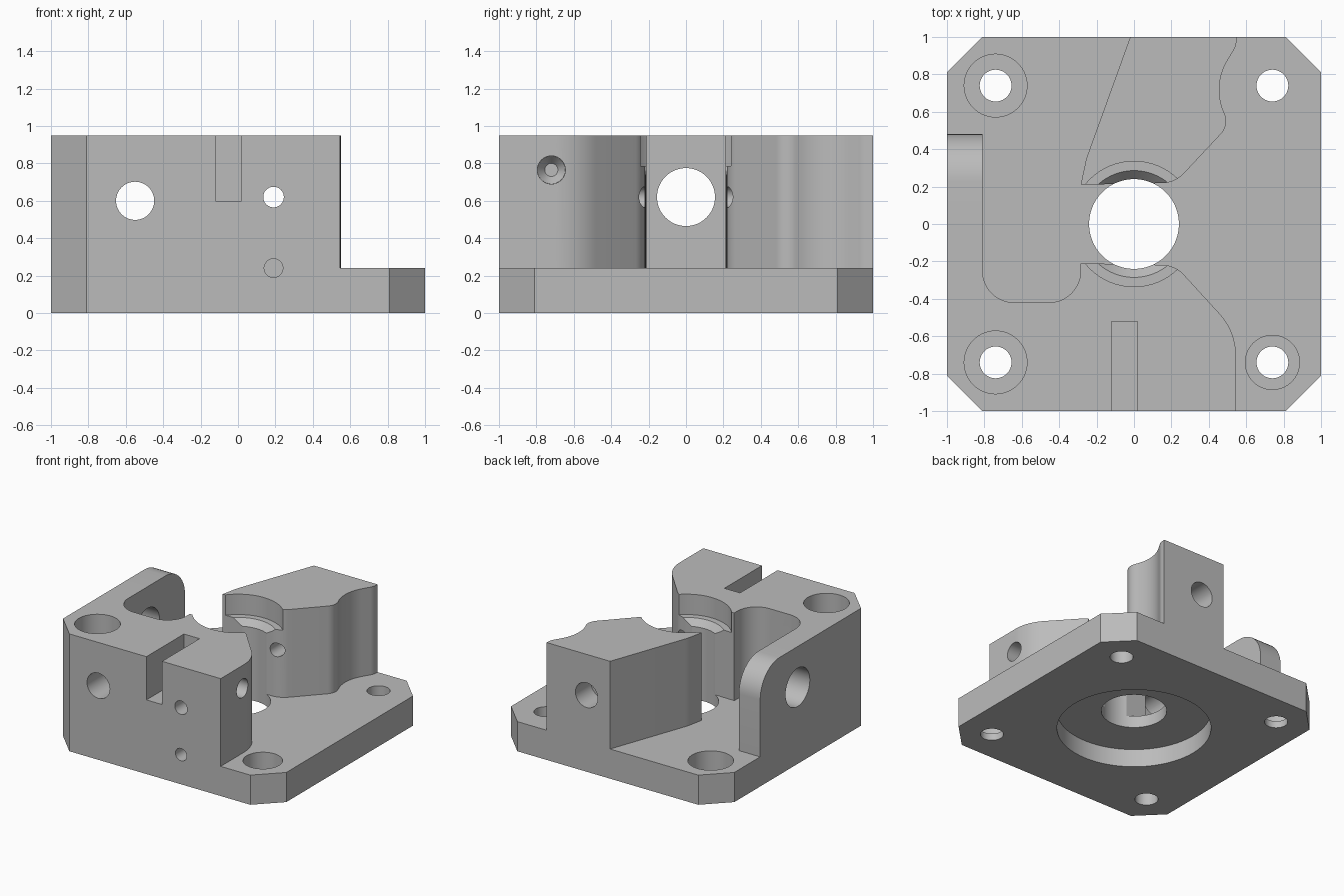
import bpy, bmesh, math
from mathutils import Vector

cube = bpy.data.objects.get("Cube")
if cube:
    bpy.data.objects.remove(cube, do_unlink=True)

PLATE, TOP = 0.24, 0.95

grey = bpy.data.materials.new("machined_grey")
grey.use_nodes = True
colour = (0.5, 0.5, 0.5, 1)
grey.diffuse_color = colour
grey.node_tree.nodes["Principled BSDF"].inputs["Base Color"].default_value = colour


def rounded(corners, steps=12):
    """Turn (x, y, radius) corners into a filleted outline."""
    out = []
    for i, (x, y, r) in enumerate(corners):
        p = Vector((x, y))
        if not r:
            out.append(p)
            continue
        u = (Vector(corners[i - 1][:2]) - p).normalized()
        v = (Vector(corners[(i + 1) % len(corners)][:2]) - p).normalized()
        half = u.angle(v) / 2
        centre = p + (u + v).normalized() * r / math.sin(half)
        t = r / math.tan(half)
        a, b = p + u * t - centre, p + v * t - centre
        sweep = a.angle(b)
        for k in range(steps + 1):
            f = k / steps
            out.append(centre + (a * math.sin((1 - f) * sweep)
                                 + b * math.sin(f * sweep)) / math.sin(sweep))
    return out


def finish(name, bm):
    bmesh.ops.recalc_face_normals(bm, faces=bm.faces)
    mesh = bpy.data.meshes.new(name)
    bm.to_mesh(mesh)
    bm.free()
    mesh.materials.append(grey)
    ob = bpy.data.objects.new(name, mesh)
    bpy.context.collection.objects.link(ob)
    return ob


def prism(name, corners, lo, hi, axis="z"):
    """Extrude an outline along z, or a (y, z) outline along x."""
    bm = bmesh.new()
    place = (lambda p, d: (d, p.x, p.y)) if axis == "x" else (lambda p, d: (p.x, p.y, d))
    face = bm.faces.new([bm.verts.new(place(p, lo)) for p in rounded(corners)])
    ext = bmesh.ops.extrude_face_region(bm, geom=[face])["geom"]
    shift = Vector((hi - lo, 0, 0)) if axis == "x" else Vector((0, 0, hi - lo))
    bmesh.ops.translate(bm, vec=shift, verts=[g for g in ext if isinstance(g, bmesh.types.BMVert)])
    return finish(name, bm)


def drill(start, end, r1, r2=None, segments=64):
    """Round cutter between two points, tapered if two radii are given."""
    a, b = Vector(start), Vector(end)
    bm = bmesh.new()
    bmesh.ops.create_cone(bm, cap_ends=True, segments=segments, radius1=r1,
                          radius2=r1 if r2 is None else r2, depth=(b - a).length)
    turn = (b - a).to_track_quat("Z", "Y").to_matrix()
    bmesh.ops.rotate(bm, matrix=turn, verts=bm.verts)
    bmesh.ops.translate(bm, vec=(a + b) / 2, verts=bm.verts)
    return finish("cutter", bm)


def combine(target, other, operation):
    other.hide_render = True
    mod = target.modifiers.new("bool", "BOOLEAN")
    mod.operation, mod.solver, mod.object = operation, "EXACT", other
    bpy.context.view_layer.objects.active = target
    bpy.ops.object.modifier_apply(modifier=mod.name)
    bpy.data.objects.remove(other, do_unlink=True)


# Chamfered base plate
c = 0.81
body = prism("bracket_body", [(-1, -c, 0), (-c, -1, 0), (c, -1, 0), (1, -c, 0),
                              (1, c, 0), (c, 1, 0), (-c, 1, 0), (-1, c, 0)], 0, PLATE)

# Front block, curved on its right, with a rounded pocket behind
front = prism("front_block", [
    (-1, -c, 0), (-c, -1, 0), (0.545, -1, 0), (0.545, -0.575, 0.33), (0.22, -0.22, 0.16),
    (-0.285, -0.21, 0), (-0.285, -0.42, 0.17), (-c, -0.42, 0.17), (-c, 0, 0), (-1, 0, 0)],
    0.1, TOP)

# Side arm with a rounded top end
arm = prism("side_arm", [(-0.1, 0.1, 0), (0.48, 0.1, 0), (0.48, TOP, 0.25), (-0.1, TOP, 0)],
            -1, -c, "x")

# Back block with a wavy right side
back = prism("back_block", [
    (-0.02, 1, 0), (-0.255, 0.35, 0.3), (-0.285, 0.21, 0), (0.22, 0.22, 0.16),
    (0.51, 0.53, 0.1), (0.42, 0.74, 0.3), (0.545, 0.95, 0.1), (0.55, 1, 0)],
    0.1, TOP)
for part in (front, arm, back):
    combine(body, part, "UNION")

cutters = [
    # Central bore, its stepped and tapered seat, and the underside recess
    drill((0, 0, -0.1), (0, 0, 1.1), 0.24, segments=96),
    drill((0, 0, 0.785), (0, 0, 1.1), 0.335, segments=96),
    drill((0, 0, 0.735), (0, 0, 0.79), 0.24, 0.29, segments=96),
    drill((0, 0, -0.1), (0, 0, 0.145), 0.565, segments=96),
    # Counterbores of the corner screws
    drill((-0.74, -0.74, 0.75), (-0.74, -0.74, 1.1), 0.168),
    drill((-0.74, 0.74, 0.055), (-0.74, 0.74, 0.5), 0.168),
    drill((0.74, -0.74, 0.055), (0.74, -0.74, 0.5), 0.145),
    # Side arm window and front cross hole
    drill((-1.1, 0, 0.62), (-0.7, 0, 0.62), 0.155),
    drill((-0.55, -1.1, 0.6), (-0.55, -0.3, 0.6), 0.102),
    # Long thin hole, its wide back end, and the short hole below
    drill((0.19, -1.1, 0.62), (0.19, 1.1, 0.62), 0.055),
    drill((0.19, 0.8, 0.62), (0.19, 1.1, 0.62), 0.1),
    drill((0.19, -1.1, 0.24), (0.19, -0.75, 0.24), 0.05),
    # Pointed blind hole in the right side
    drill((0.7, -0.72, 0.765), (0.3, -0.72, 0.765), 0.075),
    drill((0.301, -0.72, 0.765), (0.25, -0.72, 0.765), 0.075, 0.035),
    # Nut slot in the front face
    prism("cutter", [(-0.12, -1.1, 0), (0.02, -1.1, 0), (0.02, -0.52, 0), (-0.12, -0.52, 0)],
          0.6, 1.1),
]
for sx in (-1, 1):
    for sy in (-1, 1):
        cutters.append(drill((0.74 * sx, 0.74 * sy, -0.1), (0.74 * sx, 0.74 * sy, 1.1), 0.085))
for cutter in cutters:
    combine(body, cutter, "DIFFERENCE")

bpy.ops.object.select_all(action="DESELECT")
body.select_set(True)
bpy.context.view_layer.objects.active = body
bpy.ops.object.shade_smooth_by_angle(angle=math.radians(25))
